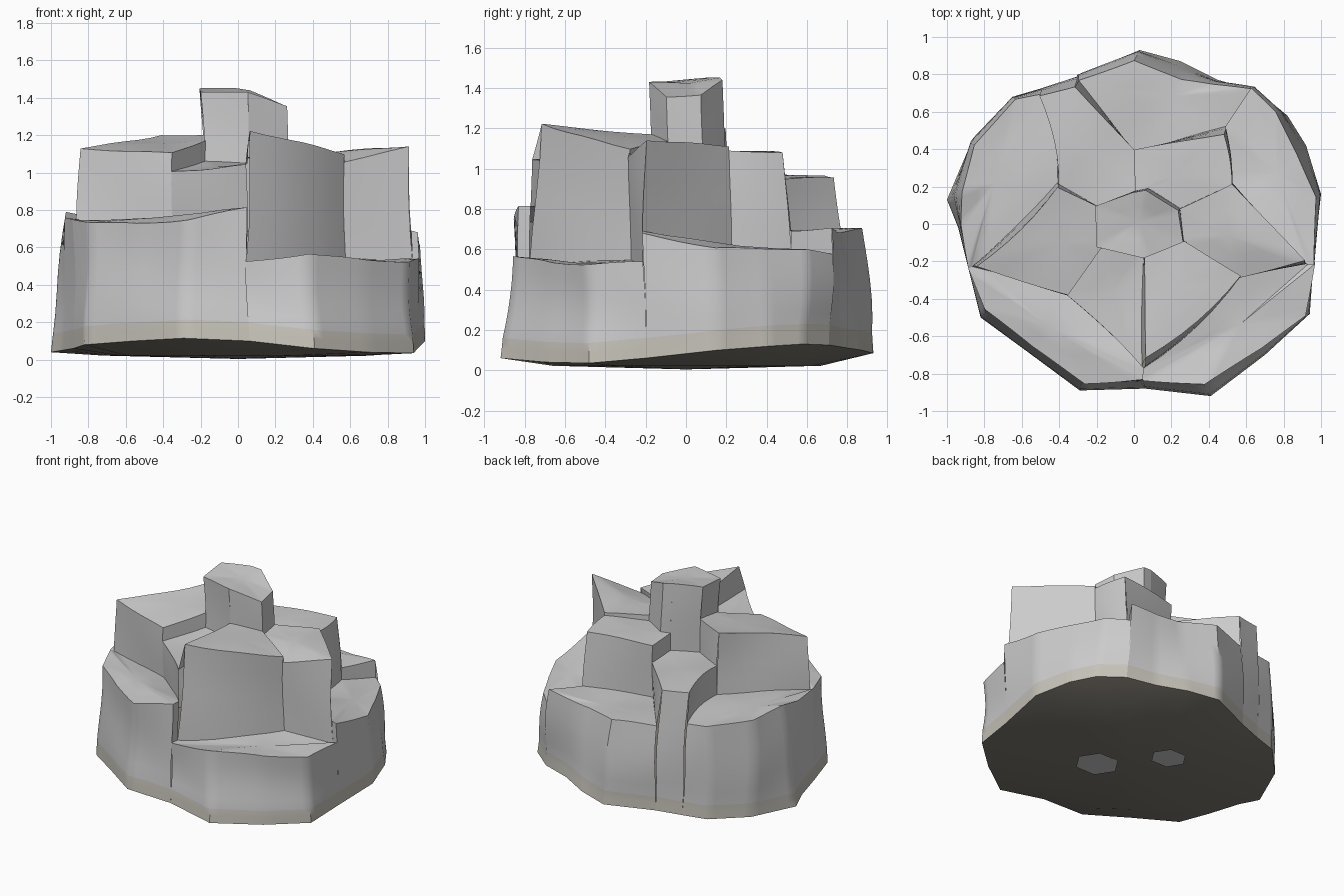
import bpy, bmesh, math
from mathutils import Vector

if "Cube" in bpy.data.objects:
    bpy.data.objects.remove(bpy.data.objects["Cube"])

# Plan corners of the rock columns (x, y)
P = dict(
    a=(-.18, .09), g=(0, .17), b=(.07, .185), c=(.24, .08), d=(.26, -.09), e=(.05, -.18), f=(-.18, -.13),
    h=(0, .39), i=(.485, .515), j=(.52, .22), k=(.93, -.21), l=(.57, -.28), m=(.045, -.77),
    n=(-.35, -.375), o=(-.86, -.23), p=(-.41, .22))

# Rim corners: top x, y then foot x, y
RIM = dict(
    kR=(.965, -.21, .96, -.2), t1=(.98, .15, 1, .16), t2=(.87, .38, .92, .42), t3=(.75, .6, .82, .58),
    s=(.62, .72, .66, .71), d1=(.42, .74, .45, .77), d2=(.25, .77, .25, .87), d3=(0, .88, .03, .93),
    r=(-.3, .77, -.3, .79), q=(-.5, .69, -.48, .73), l1=(-.64, .66, -.65, .68), l2=(-.86, .42, -.86, .46),
    l3=(-.92, .17, -1, .13), l4=(-.92, 0, -.94, -.02), oR=(-.88, -.24, -.88, -.26),
    h1=(-.8, -.46, -.82, -.5), h2=(-.55, -.66, -.56, -.69), h3=(-.27, -.85, -.29, -.89),
    mR=(.04, -.83, .06, -.88), i1=(.38, -.86, .41, -.92), i2=(.68, -.67, .7, -.7), i3=(.91, -.49, .94, -.48))
for key, v in RIM.items():
    P[key] = v[:2]
# Foot heights in rim order: the wavy lower edge
FOOT_Z = dict(zip(RIM, (.06, .1, .12, .13, .125, .115, .1, .085, .075, .065, .06,
                        .05, .04, .05, .06, .08, .1, .115, .1, .06, .04, .035)))

# Curved plan edges: sideways offset at the middle
BOW = {"ml": (.025, -.02), "op": (.015, -.01), "nm": (.015, .005), "pq": (.025, 0), "ji": (.01, 0)}
BOW = {frozenset(k): Vector((*v, 0)) for k, v in BOW.items()}

# Leaning columns: shift of a top corner against its plan corner
LEAN = {
    "centre_column": dict(a=(-.02, 0), f=(-.02, 0)),
    "front_column": dict(m=(.025, .05), l=(0, .01)),
    "right_column": dict(k=(-.02, .01)),
    "back_right_column": dict(i=(0, -.03)),
    "back_left_column": dict(r=(-.01, -.03)),
    "left_column": dict(p=(0, -.02), a=(0, -.01), o=(.015, 0)),
}

# Each column: counter-clockwise corners with their heights
CELLS = {
    "centre_column": "f 1.43 e 1.43 d 1.36 c 1.37 b 1.44 g 1.45 a 1.45",
    "front_column": "e 1.17 m 1.22 l 1.1 d 1.14",
    "right_column": "d 1.11 l 1.06 k 1.14 j 1.11 c 1.12",
    "back_right_column": "g 1.08 b 1.08 c 1.08 j 1.09 i 1.08 h 1.08",
    "back_left_column": "a .95 g .95 h .95 r .96 q .97 p .96",
    "left_column": "o 1.13 n 1.1 f 1.17 a 1.2 p 1.2",
    "front_left_column": "n 1 m 1.04 e 1.05 f 1.06",
    "front_left_terrace": "o .74 oR .75 h1 .74 h2 .73 h3 .75 mR .81 m .81 n .73",
    "front_right_terrace": "m .52 mR .52 i1 .57 i2 .53 i3 .52 kR .54 k .52 l .55",
    "right_terrace": "j .6 k .69 kR .68 t1 .61 t2 .6 t3 .6 s .57 i .6",
    "back_terrace": "h .69 i .69 s .7 d1 .69 d2 .69 d3 .7 r .7",
    "left_terrace": "p .75 q .74 l1 .74 l2 .76 l3 .79 l4 .76 oR .75 o .74",
}
cells, owner = {}, {}
for name, text in CELLS.items():
    t = text.split()
    cells[name] = [(t[n], float(t[n + 1])) for n in range(0, len(t), 2)]
    keys = [c[0] for c in cells[name]]
    for n, u in enumerate(keys):
        owner[u, keys[(n + 1) % len(keys)]] = name


def material(name, rgb):
    mat = bpy.data.materials.new(name)
    mat.diffuse_color = (*rgb, 1)
    mat.use_nodes = True
    mat.node_tree.nodes["Principled BSDF"].inputs["Base Color"].default_value = mat.diffuse_color
    return mat


GREY = material("stone", (.72, .72, .72))
EARTH = material("earthy_foot", (.56, .54, .48))
DARK = material("dark_underside", (.22, .2, .17))


def foot(key):
    return Vector((*RIM[key][2:], FOOT_Z[key]))


def warp(v):
    # gentle weathering, a function of position so neighbours still meet
    w = min(1, max(0, (v.z - .12) * 4)) * .007
    return v + w * Vector((math.sin(5 * v.y + 7 * v.z), math.sin(6 * v.x + 6 * v.z + 1),
                           math.sin(9 * v.x + 2) * math.cos(8 * v.y)))


def finish(name, bm, mats):
    bmesh.ops.remove_doubles(bm, verts=bm.verts, dist=.0005)
    me = bpy.data.meshes.new(name)
    bm.to_mesh(me)
    bm.free()
    for m in mats:
        me.materials.append(m)
    ob = bpy.data.objects.new(name, me)
    bpy.context.collection.objects.link(ob)


def strip(bm, upper, lower, rows, mat=0, swell=0):
    # wall between two matching point rows
    grid = []
    for r in range(rows + 1):
        f = r / rows
        row = [a.lerp(b, f) for a, b in zip(upper, lower)]
        for p in row:
            k = 1 + swell * p.y * math.sin(math.pi * f)
            p.x, p.y = p.x * k, p.y * k
        grid.append([bm.verts.new(warp(p)) for p in row])
    for r in range(rows):
        for n in range(len(upper) - 1):
            fc = bm.faces.new((grid[r][n], grid[r + 1][n], grid[r + 1][n + 1], grid[r][n + 1]))
            fc.material_index = mat


SEG = 6


def divide(a, b, u="", v=""):
    bow = BOW.get(frozenset((u, v)), Vector((0, 0, 0)))
    return [a.lerp(b, n / SEG) + bow * (4 * n / SEG * (1 - n / SEG)) for n in range(SEG + 1)]


# Stepped columns and terraces: top plus every wall exposed above the neighbour
for name, corners in cells.items():
    bm = bmesh.new()
    lean = LEAN.get(name, {})
    pts = [Vector((*P[key], z)) + Vector((*lean.get(key, (0, 0)), 0)) for key, z in corners]
    mid = sum(pts, Vector((0, 0, 0))) / len(pts)
    for n, (u, zu) in enumerate(corners):
        k2 = (n + 1) % len(corners)
        v, zv = corners[k2]
        top = divide(pts[n], pts[k2], u, v)
        inner = [mid.lerp(q, .5) for q in top]
        strip(bm, inner, top, 2)
        ring = [bm.verts.new(warp(q)) for q in inner]
        hub = bm.verts.new(warp(mid))
        for x, y in zip(ring, ring[1:]):
            bm.faces.new((hub, x, y))
        other = owner.get((v, u))
        if other is None:
            # outer wall with an earthy band along the ground
            base = divide(foot(u), foot(v))
            band = [b.lerp(t, .1 / (t.z - b.z)) for t, b in zip(top, base)]
            strip(bm, top, band, 6, 0, .02)
            strip(bm, band, base, 2, 1)
        else:
            hz = dict(cells[other])
            if zu + zv > hz[u] + hz[v] + .001:
                low = divide(Vector((*P[u], hz[u])), Vector((*P[v], hz[v])), u, v)
                strip(bm, top, low, 4)
    finish(name, bm, [GREY, EARTH])

# Uneven underside
bm = bmesh.new()
keys = list(RIM)
for n, u in enumerate(keys):
    a, b = foot(u), foot(keys[(n + 1) % len(keys)])
    a2, b2 = [Vector((q.x * .72, q.y * .72, .022)) for q in (a, b)]
    bm.faces.new([bm.verts.new(q) for q in (b, a, a2, b2)])
    bm.faces.new([bm.verts.new(q) for q in (b2, a2, Vector((0, 0, .004)))])
finish("underside", bm, [DARK])

# Column feet showing through the underside
for name, x, y, r in (("front_column_foot", .2, -.15, .16), ("back_left_column_foot", -.12, .22, .13)):
    bm = bmesh.new()
    bm.faces.new([bm.verts.new((x + r * math.cos(t), y + r * .9 * math.sin(t), 0))
                  for t in (-n * math.pi / 3 for n in range(6))])
    finish(name, bm, [GREY])

bpy.ops.object.select_all(action='SELECT')
bpy.context.view_layer.objects.active = bpy.data.objects["underside"]
bpy.ops.object.shade_smooth_by_angle(angle=math.radians(42))
